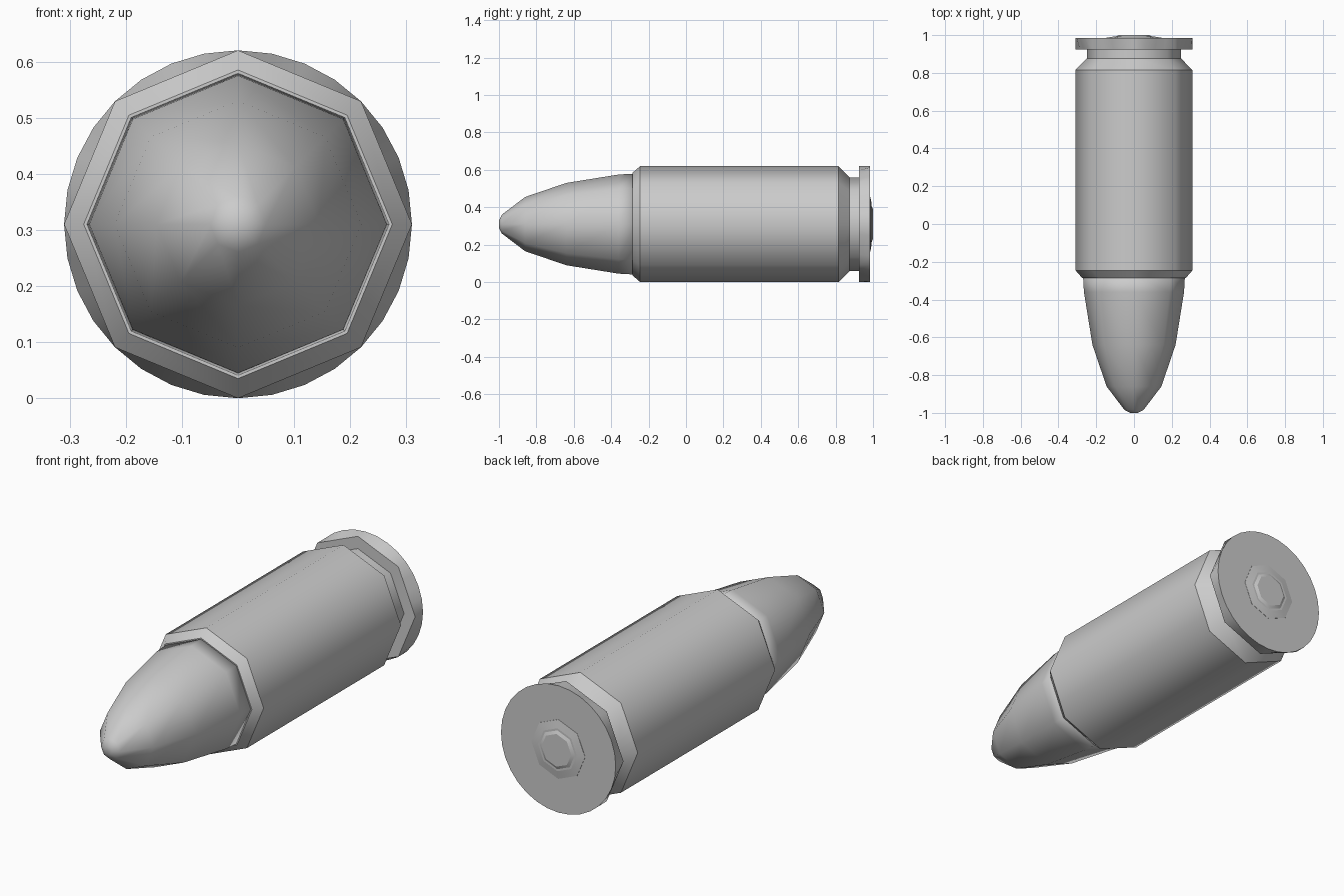
import bpy, bmesh, math

if "Cube" in bpy.data.objects:
    bpy.data.objects.remove(bpy.data.objects["Cube"], do_unlink=True)

AXIS_Z = 0.31   # height of the long axis
STEPS = 32      # points round the fine rim

metal = bpy.data.materials.new("grey_metal")
metal.use_nodes = True
metal.diffuse_color = (0.6, 0.6, 0.6, 1)
metal.node_tree.nodes["Principled BSDF"].inputs["Base Color"].default_value = metal.diffuse_color


def ring(bm, y, r, count, octagon=False):
    """Ring round the long axis; octagon lays the points on eight straight sides."""
    verts = []
    for i in range(count):
        a = math.tau * i / count
        rr = r
        if octagon:
            half = math.pi / 8
            rr = r * math.cos(half) / math.cos(a % (2 * half) - half)
        verts.append(bm.verts.new((rr * math.cos(a), y, AXIS_Z + rr * math.sin(a))))
    return verts


def lathe(name, rings, count=8, sharp=True):
    """Skin a list of (y, radius, octagon) rings, cap both ends, smooth round the axis."""
    bm = bmesh.new()
    loops = [ring(bm, y, r, count, octagon) for y, r, octagon in rings]
    for a, b in zip(loops, loops[1:]):
        for i in range(count):
            j = (i + 1) % count
            bm.faces.new((a[i], a[j], b[j], b[i])).smooth = True
    for cap in (loops[0], loops[-1]):
        bm.faces.new(cap).smooth = not sharp
    bmesh.ops.recalc_face_normals(bm, faces=bm.faces)
    if sharp:
        for loop in loops:
            for i in range(count):
                bm.edges.get((loop[i], loop[(i + 1) % count])).smooth = False
    mesh = bpy.data.meshes.new(name)
    bm.to_mesh(mesh)
    bm.free()
    mesh.materials.append(metal)
    obj = bpy.data.objects.new(name, mesh)
    bpy.context.collection.objects.link(obj)
    return obj


def plain(*points):
    return [(y, r, False) for y, r in points]


# Rounded nose, smooth along its whole length
lathe("nose", plain((-1, 0.02), (-0.985, 0.05), (-0.86, 0.145), (-0.64, 0.22),
                    (-0.36, 0.265), (-0.27, 0.27)), sharp=False)

# Casing with chamfered mouth, tapered end and extraction groove
lathe("casing", plain((-0.285, 0.275), (-0.245, 0.31), (0.815, 0.31),
                      (0.875, 0.25), (0.93, 0.25)))

# Base rim: eight-sided in front, round at the back
lathe("base_rim", [(0.925, 0.31, True), (0.985, 0.31, False)], STEPS)

# Primer: shallow sloped collar and raised centre
lathe("primer_collar", plain((0.98, 0.147), (0.986, 0.145), (0.993, 0.105)))
lathe("primer", plain((0.98, 0.1), (0.992, 0.097), (1.0, 0.08)))
